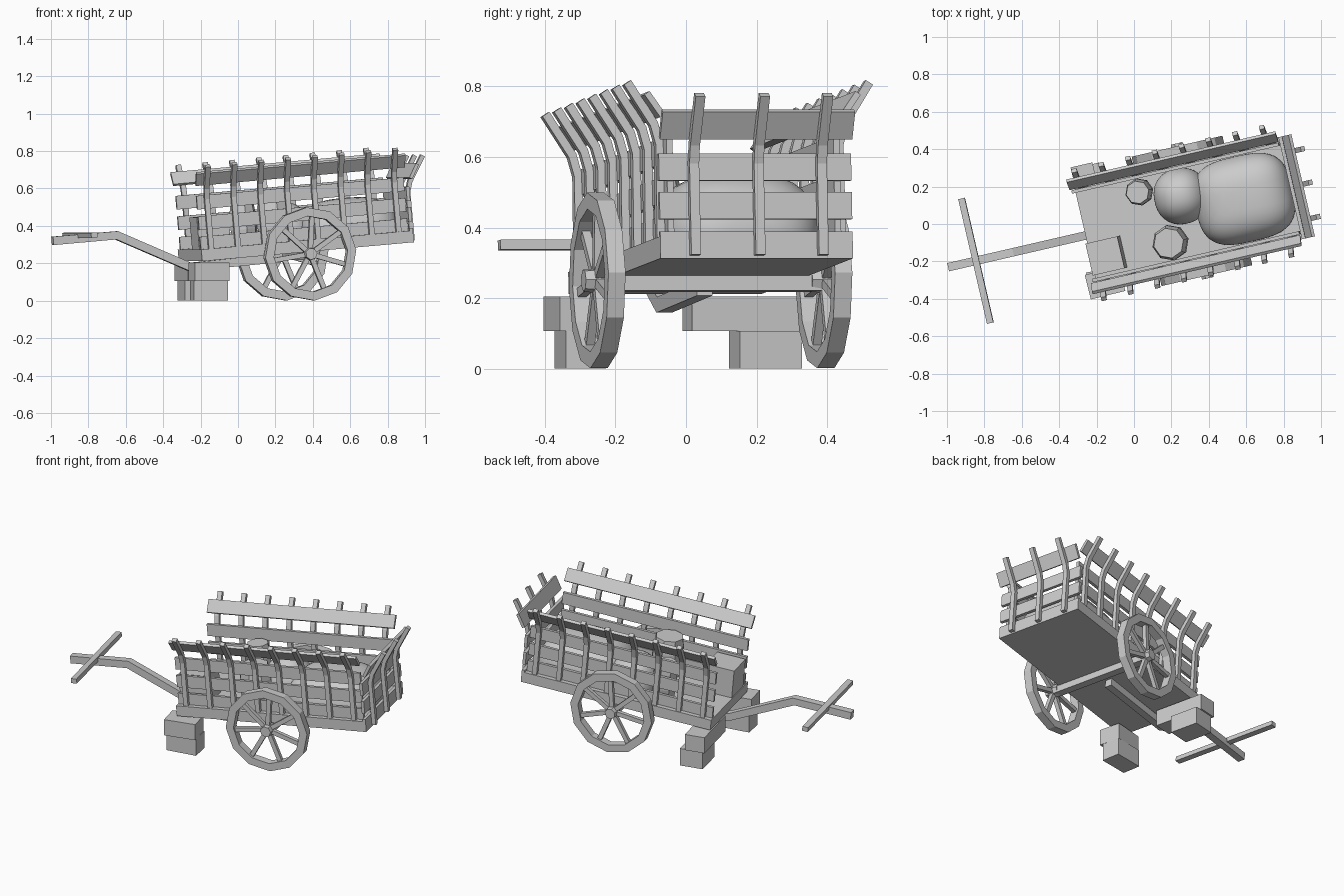
import bpy, bmesh, math
from mathutils import Matrix, Vector

if "Cube" in bpy.data.objects:
    bpy.data.objects.remove(bpy.data.objects["Cube"])

# Cart frame: origin at the axle centre, yawed and tipped forward onto its blocks
YAW = Matrix.Rotation(math.radians(13), 4, 'Z')
CART = Matrix.Translation((0.31, 0.07, 0.25)) @ YAW @ Matrix.Rotation(math.radians(-5), 4, 'Y')


def finish(name, bm, matrix=CART):
    bmesh.ops.recalc_face_normals(bm, faces=bm.faces)
    mesh = bpy.data.meshes.new(name)
    bm.to_mesh(mesh)
    bm.free()
    obj = bpy.data.objects.new(name, mesh)
    bpy.context.collection.objects.link(obj)
    obj.matrix_world = matrix
    return obj


def sweep(bm, points, side, width, height):
    """Rectangular bar along a path; width is measured along the side axis."""
    pts = [Vector(p) for p in points]
    s = Vector(side).normalized()
    rings = []
    for i, p in enumerate(pts):
        t = (pts[min(i + 1, len(pts) - 1)] - pts[max(i - 1, 0)]).normalized()
        n = t.cross(s).normalized()
        rings.append([bm.verts.new(p + s * a * width / 2 + n * b * height / 2)
                      for a, b in ((-1, -1), (1, -1), (1, 1), (-1, 1))])
    for r0, r1 in zip(rings, rings[1:]):
        for k in range(4):
            bm.faces.new((r0[k], r0[(k + 1) % 4], r1[(k + 1) % 4], r1[k]))
    bm.faces.new(rings[0])
    bm.faces.new(rings[-1])


def bar(name, points, side, width, height):
    bm = bmesh.new()
    sweep(bm, points, side, width, height)
    return finish(name, bm)


def box(name, center, size, matrix=CART):
    bm = bmesh.new()
    bmesh.ops.create_cube(bm, size=1, matrix=Matrix.Translation(center) @ Matrix.Diagonal((*size, 1)))
    return finish(name, bm, matrix)


def lathe(bm, profile, sides, matrix, closed=False):
    """Revolve (radius, height) pairs around z."""
    rings = []
    for r, z in profile:
        rings.append([bm.verts.new(matrix @ Vector((r * math.cos(2 * math.pi * k / sides),
                                                    r * math.sin(2 * math.pi * k / sides), z)))
                      for k in range(sides)])
    pairs = list(zip(rings, rings[1:]))
    if closed:
        pairs.append((rings[-1], rings[0]))
    else:
        bm.faces.new(rings[0])
        bm.faces.new(rings[-1])
    for a, b in pairs:
        for k in range(sides):
            j = (k + 1) % sides
            bm.faces.new((a[k], a[j], b[j], b[k]))


# Bed, axle, pulling shaft and cross handle
box("bed", (0, 0, 0.043), (1.16, 0.56, 0.063))
box("axle", (0, 0, -0.008), (0.045, 0.68, 0.045))
bar("shaft", [(-1.325, 0, 0.186), (-0.973, 0, 0.185), (-0.588, 0, -0.018), (-0.08, 0, -0.014)],
    (0, 1, 0), 0.045, 0.045)
bar("handle", [(-1.172, -0.342, 0.203), (-1.172, 0.342, 0.203)], (1, 0, 0), 0.035, 0.028)

# Wheels: twelve-sided rim, hub and seven spokes
for s, label in ((-1, "near"), (1, "far")):
    bm = bmesh.new()
    c = Vector((0, s * 0.33, 0))
    m = Matrix.Translation(c) @ Matrix.Rotation(math.radians(90), 4, 'X')
    lathe(bm, [(0.25, -0.025), (0.25, 0.025), (0.203, 0.025), (0.203, -0.025)], 12, m, True)
    lathe(bm, [(0.032, -0.04), (0.036, 0), (0.032, 0.04)], 7, m)
    for k in range(7):
        a = math.radians(82 + 360 / 7 * k)
        d = Vector((math.cos(a), 0, math.sin(a)))
        sweep(bm, [c + d * 0.025, c + d * 0.21], (0, 1, 0), 0.025, 0.026)
    finish(label + "_wheel", bm)

# Side panels: slats inside, bent stakes outside
for s, label in ((-1, "near"), (1, "far")):
    bm = bmesh.new()
    for z, e in ((0.105, 0.575), (0.215, 0.575), (0.325, 0.575)):
        sweep(bm, [(-e, s * 0.243, z), (e - 0.01, s * 0.243, z)], (0, 0, 1), 0.073, 0.018)
    sweep(bm, [(-0.578, s * 0.285, 0.452), (0.573, s * 0.285, 0.452)], (0, s * 0.57, 0.82), 0.078, 0.018)
    finish(label + "_side_slats", bm)
    bm = bmesh.new()
    for i in range(8):
        u = -0.522 + 0.1475 * i
        sweep(bm, [(u, s * 0.263, 0.07), (u, s * 0.261, 0.34), (u, s * 0.277, 0.4), (u, s * 0.352, 0.518)],
              (1, 0, 0), 0.028, 0.024)
    finish(label + "_side_stakes", bm)

# Tailgate: same construction across the rear
bm = bmesh.new()
for z in (0.05, 0.162, 0.272):
    sweep(bm, [(0.577, -0.28, z), (0.577, 0.28, z)], (0, 0, 1), 0.077, 0.018)
sweep(bm, [(0.62, -0.28, 0.39), (0.62, 0.28, 0.39)], (0.5, 0, 0.86), 0.085, 0.018)
finish("tailgate_slats", bm)
bm = bmesh.new()
for v in (-0.182, 0.006, 0.19):
    sweep(bm, [(0.599, v, 0.02), (0.597, v, 0.28), (0.613, v, 0.335), (0.695, v, 0.468)],
          (0, 1, 0), 0.028, 0.024)
finish("tailgate_stakes", bm)

# Cargo: crate, two barrels, two sacks
box("crate", (-0.488, -0.13, 0.158), (0.175, 0.175, 0.175))
for name, u, v, r, h in (("small_barrel", -0.236, 0.162, 0.073, 0.235),
                         ("large_barrel", -0.134, -0.14, 0.096, 0.24)):
    bm = bmesh.new()
    lathe(bm, [(r * 0.85, 0), (r, h * 0.35), (r, h * 0.65), (r * 0.85, h)], 8,
          Matrix.Translation((u, v, 0.072)))
    finish(name, bm)
for name, c, size, power in (("large_sack", (0.295, 0, 0.1), (0.265, 0.232, 0.175), 0.65),
                             ("small_sack", (-0.03, 0.09, 0.1), (0.145, 0.15, 0.18), 0.9)):
    bm = bmesh.new()
    bmesh.ops.create_icosphere(bm, subdivisions=4, radius=1)
    for vert in bm.verts:
        x, y, z = vert.co
        q = [math.copysign(abs(x) ** power, x), math.copysign(abs(y) ** power, y), z]
        vert.co = [c[i] + q[i] * size[i] for i in range(3)]
        vert.co.z = max(vert.co.z, 0.072)
    sack = finish(name, bm)
    for poly in sack.data.polygons:
        poly.use_smooth = True

# Stone blocks propping up the front corners
for name, c, size, turn in (
        ("near_lower_block", (-0.155, -0.3, 0.053), (0.185, 0.115, 0.106), 10),
        ("near_upper_block", (-0.155, -0.315, 0.155), (0.19, 0.135, 0.098), 14),
        ("far_lower_block", (-0.235, 0.225, 0.053), (0.14, 0.18, 0.106), 13),
        ("far_upper_block", (-0.245, 0.16, 0.155), (0.12, 0.32, 0.098), 13)):
    box(name, (0, 0, 0), size, Matrix.Translation(c) @ Matrix.Rotation(math.radians(turn), 4, 'Z'))
